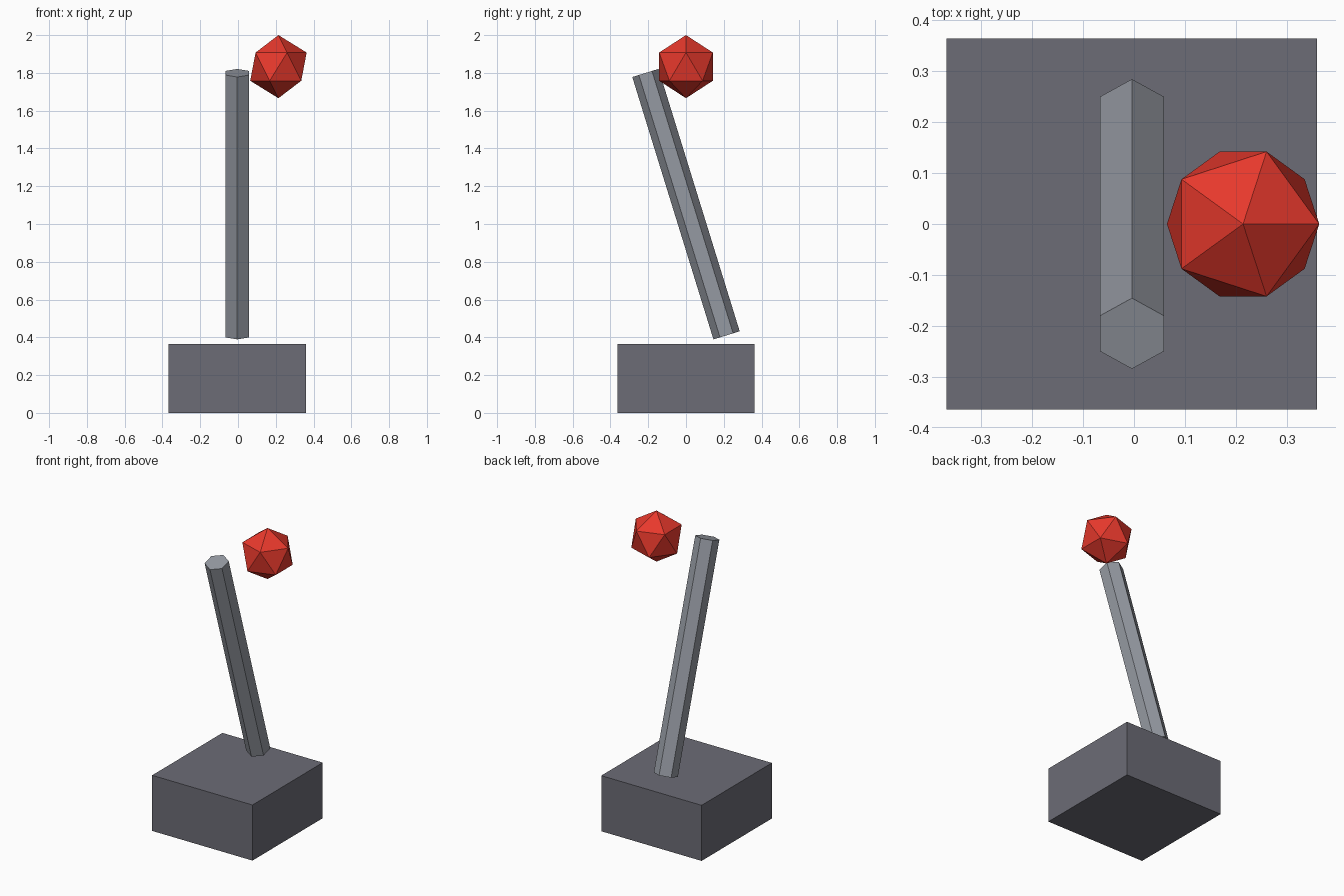
import bpy

cube = bpy.data.objects.get("Cube")
if cube:
    bpy.data.objects.remove(cube, do_unlink=True)


def material(name, rgb):
    mat = bpy.data.materials.new(name)
    mat.use_nodes = True
    color = (*rgb, 1.0)
    mat.diffuse_color = color
    mat.node_tree.nodes["Principled BSDF"].inputs["Base Color"].default_value = color
    return mat


def finish(name, mat):
    obj = bpy.context.object
    obj.name = name
    obj.data.name = name
    obj.data.materials.append(mat)
    return obj


dark_grey = material("dark grey", (0.15, 0.15, 0.18))
steel_grey = material("steel grey", (0.3, 0.32, 0.36))
red = material("red", (0.8, 0.04, 0.025))

# Block base
bpy.ops.mesh.primitive_cube_add(size=1, location=(-0.004, 0, 0.182))
base = finish("base", dark_grey)
base.scale = (0.727, 0.727, 0.364)

# Six-sided lever, leaning to the front
bpy.ops.mesh.primitive_cylinder_add(
    vertices=6, radius=0.0727, depth=1.454,
    location=(-0.004, 0, 1.105), rotation=(0.3, 0, 0))
finish("lever", steel_grey)

# Faceted knob beside the lever top
bpy.ops.mesh.primitive_ico_sphere_add(
    subdivisions=1, radius=0.167, location=(0.214, 0, 1.833))
finish("knob", red)
